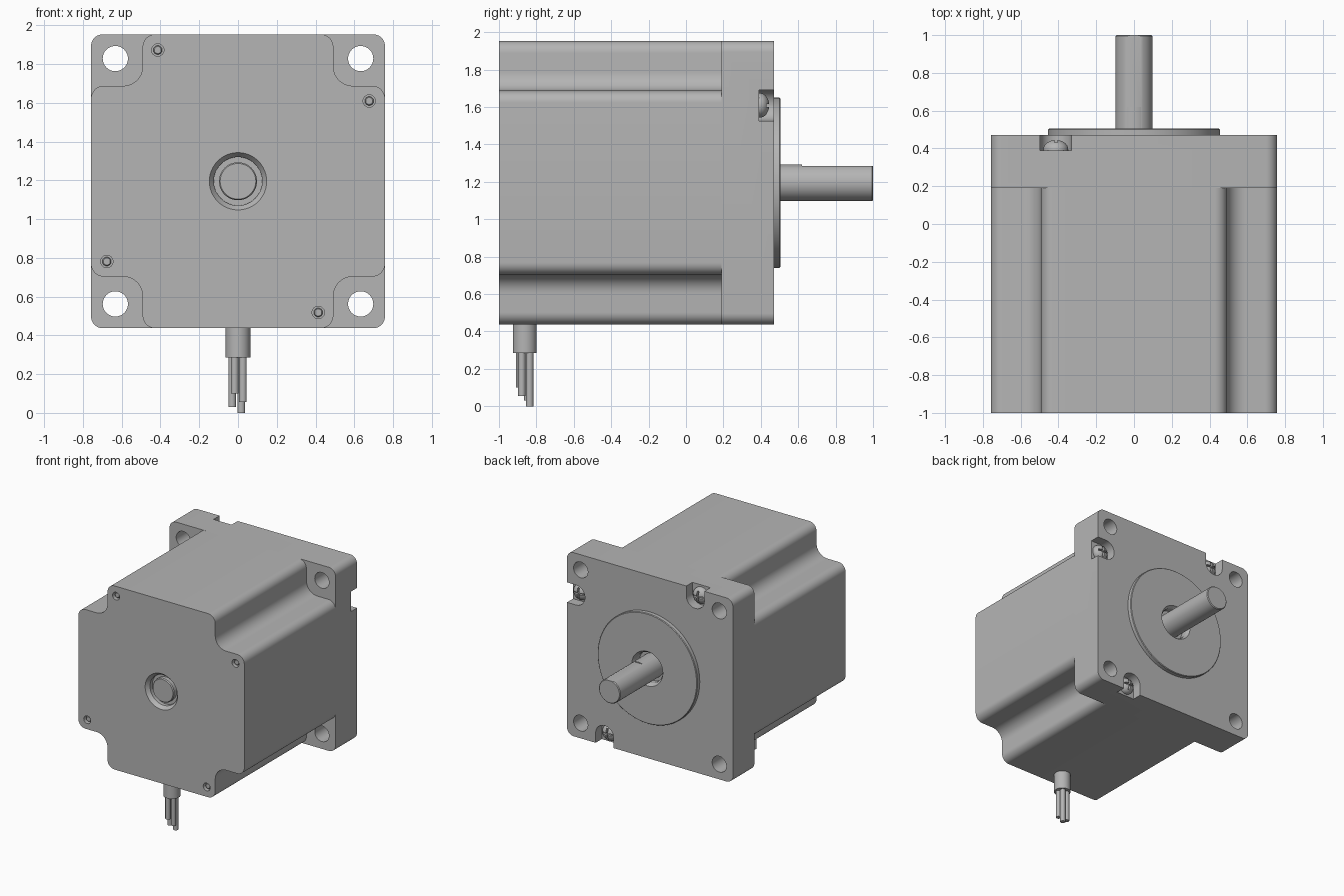
import bpy, bmesh, math
from mathutils import Vector, Matrix

cube = bpy.data.objects.get("Cube")
if cube:
    bpy.data.objects.remove(cube)

CZ = 1.195      # height of the motor axis
HALF = 0.758    # half width of the square frame
NOTCH = 0.492   # inner corner of the body notches

metal = bpy.data.materials.new("plain grey metal")
metal.use_nodes = True
grey = (0.46, 0.46, 0.46, 1)
metal.diffuse_color = grey
metal.node_tree.nodes["Principled BSDF"].inputs["Base Color"].default_value = grey


def finish(name, bm, matrix=None):
    if matrix:
        bm.transform(matrix)
    bmesh.ops.recalc_face_normals(bm, faces=bm.faces)
    mesh = bpy.data.meshes.new(name)
    bm.to_mesh(mesh)
    bm.free()
    mesh.materials.append(metal)
    obj = bpy.data.objects.new(name, mesh)
    bpy.context.collection.objects.link(obj)
    return obj


def place(x, z):
    return Matrix.Translation((x, 0, CZ + z))


def lathe(name, profile, x=0, z=0, seg=48):
    """Solid turned around the y direction from (radius, y) pairs."""
    bm = bmesh.new()
    rings = []
    for r, y in profile:
        angles = [math.tau * i / seg for i in range(seg)]
        rings.append([bm.verts.new((r * math.cos(a), y, r * math.sin(a))) for a in angles])
    for a, b in zip(rings, rings[1:]):
        for i in range(seg):
            j = (i + 1) % seg
            bm.faces.new((a[i], a[j], b[j], b[i]))
    bm.faces.new(rings[0])
    bm.faces.new(rings[-1])
    return finish(name, bm, place(x, z))


def rounded(corners, steps=10):
    """Outline with right-angled corners (x, z, radius) turned into arcs."""
    pts = []
    for i, (x, z, r) in enumerate(corners):
        p = Vector((x, z))
        d1 = (Vector(corners[i - 1][:2]) - p).normalized()
        d2 = (Vector(corners[(i + 1) % len(corners)][:2]) - p).normalized()
        if r == 0:
            pts.append(p)
            continue
        c = p + (d1 + d2) * r
        for k in range(steps + 1):
            t = math.pi / 2 * k / steps
            pts.append(c - d2 * r * math.cos(t) - d1 * r * math.sin(t))
    return pts


def prism(name, outline, y0, y1, matrix=None):
    bm = bmesh.new()
    face = bm.faces.new([bm.verts.new((p[0], y0, p[1])) for p in outline])
    new = bmesh.ops.extrude_face_region(bm, geom=[face])["geom"]
    verts = [g for g in new if isinstance(g, bmesh.types.BMVert)]
    bmesh.ops.translate(bm, vec=(0, y1 - y0, 0), verts=verts)
    return finish(name, bm, matrix or place(0, 0))


def box(name, w, h, y0, y1, matrix):
    return prism(name, [(-w, -h), (w, -h), (w, h), (-w, h)], y0, y1, matrix)


def cut(targets, cutter):
    cutter.hide_render = True
    for obj in targets:
        mod = obj.modifiers.new("cut", "BOOLEAN")
        mod.operation, mod.solver, mod.object = "DIFFERENCE", "EXACT", cutter
        bpy.context.view_layer.objects.active = obj
        bpy.ops.object.modifier_apply(modifier=mod.name)
    bpy.data.objects.remove(cutter)


def quarter(x, z, k):
    for _ in range(k):
        x, z = -z, x
    return x, z


# Body with four notched corners
corners = []
for k in range(4):
    for x, z, r in ((HALF, NOTCH, 0.065), (NOTCH, NOTCH, 0.1), (NOTCH, HALF, 0.065)):
        corners.append((*quarter(x, z, k), r))
body = prism("motor_body", rounded(corners), -1, 0.19)

# Square mounting flange and raised pilot disc
square = [(*quarter(HALF, HALF, k), 0.06) for k in range(4)]
flange = prism("mounting_flange", rounded(square), 0.19, 0.47)
pilot = lathe("pilot_disc", [(0.455, 0.45), (0.455, 0.5), (0.45, 0.505)], seg=96)

# Bearing recesses at both ends
cut([body], lathe("cutter", [(0.152, -1.01), (0.148, -1), (0.125, -0.97), (0.125, -0.94)]))
cut([pilot, flange], lathe("cutter", [(0.147, 0.515), (0.142, 0.505), (0.125, 0.48), (0.125, 0.43)]))

# Shaft with a shallow flat on top
shaft = lathe("shaft", [(0.092, -0.98), (0.098, -0.972), (0.098, 0.994), (0.092, 1)])
cut([shaft], box("cutter", 0.2, 0.05, 0.62, 1.1, place(0, 0.14)))

# Mounting holes, screw pockets, screws and their threaded ends
pocket = [(-0.0825, -0.0825, 0.0824), (0.2, -0.0825, 0), (0.2, 0.0825, 0), (-0.0825, 0.0825, 0.0824)]
for k in range(4):
    x, z = quarter(0.633, 0.633, k)
    cut([flange], lathe("cutter", [(0.065, 0.1), (0.065, 0.6)], x, z))

    x, z = quarter(0.677, 0.414, k)
    turn = place(x, z) @ Matrix.Rotation(-k * math.pi / 2, 4, "Y")
    cut([flange], prism("cutter", rounded(pocket), 0.39, 0.6, turn))
    dome = [(0.066 * math.cos(a), 0.395 + 0.05 * math.sin(a))
            for a in [math.radians(d) for d in range(0, 85, 12)]]
    screw = lathe(f"screw_head_{k + 1}", [(0.066, 0.38)] + dome, x, z, 32)
    cut([screw], box("cutter", 0.045, 0.008, 0.42, 0.5, turn))
    cut([screw], box("cutter", 0.008, 0.045, 0.42, 0.5, turn))

    cut([body], lathe("cutter", [(0.032, -1.1), (0.032, -0.96)], x, z, 24))
    lathe(f"screw_end_{k + 1}", [(0.018, -0.985), (0.023, -0.98), (0.023, -0.95)], x, z, 24)


def upright(name, r, x, y, z0, z1):
    bm = bmesh.new()
    bmesh.ops.create_cone(bm, cap_ends=True, segments=32, radius1=r, radius2=r, depth=z1 - z0)
    return finish(name, bm, Matrix.Translation((x, y, (z0 + z1) / 2)))


# Cable sleeve and four loose wires
upright("cable_sleeve", 0.064, 0, -0.862, 0.285, 0.45)
wires = [(0.017, -0.836, 0), (-0.03, -0.845, 0.03), (0.025, -0.878, 0.055), (-0.017, -0.89, 0.1)]
for i, (x, y, z) in enumerate(wires):
    upright(f"wire_{i + 1}", 0.02, x, y, z, 0.3)

# Smooth the round faces, keep the edges crisp
bpy.ops.object.select_all(action="DESELECT")
for obj in bpy.context.collection.objects:
    if obj.type == "MESH" and metal.name in obj.data.materials:
        obj.select_set(True)
        bpy.context.view_layer.objects.active = obj
bpy.ops.object.shade_smooth_by_angle(angle=math.radians(30))
